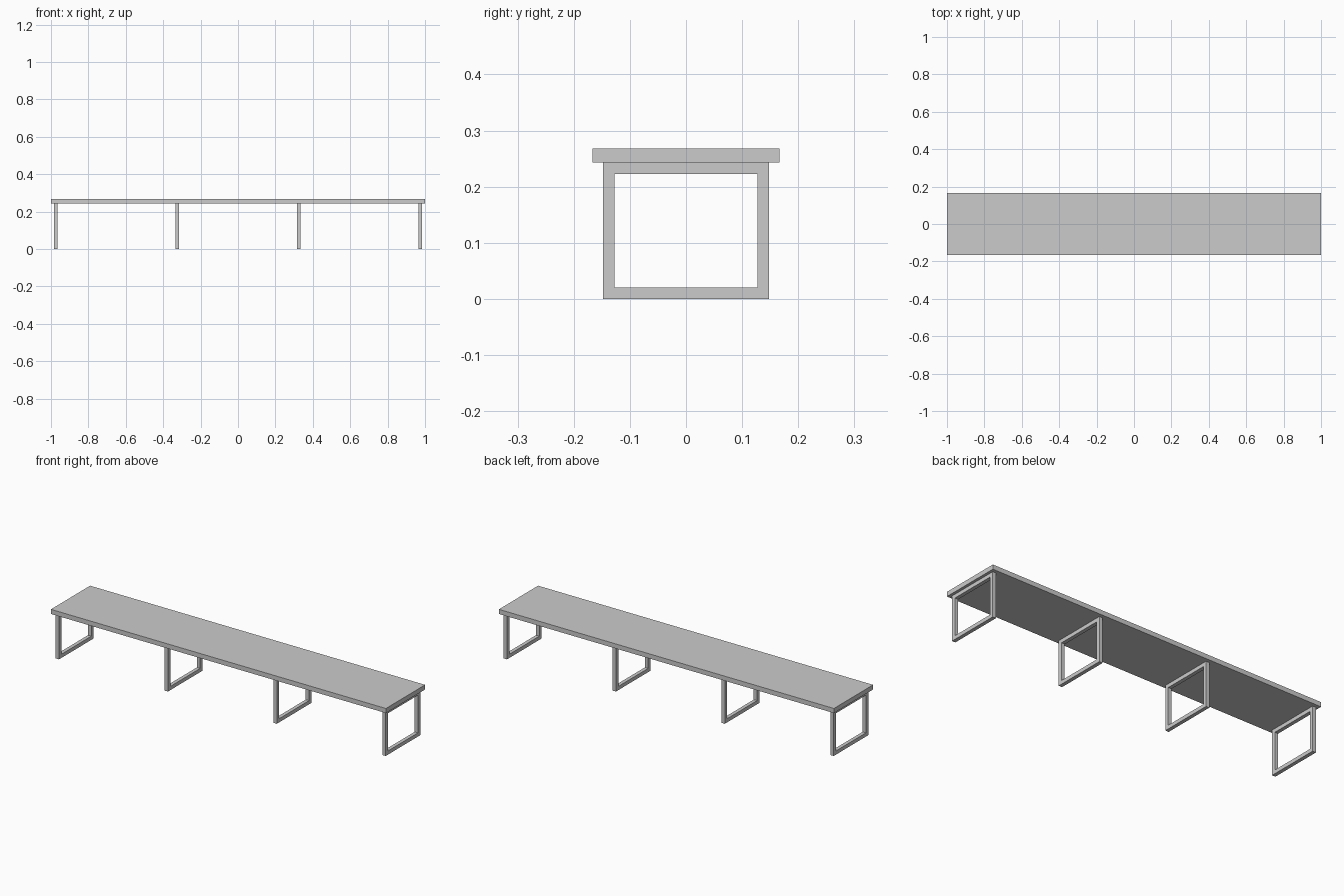
import bpy
import bmesh

if "Cube" in bpy.data.objects:
    bpy.data.objects.remove(bpy.data.objects["Cube"])

LENGTH, DEPTH = 2.0, 0.334
LEG_H, TOP_H = 0.243, 0.268
FRAME_W, TUBE = 0.295, 0.02


def add_object(name, bm):
    bmesh.ops.recalc_face_normals(bm, faces=bm.faces)
    mesh = bpy.data.meshes.new(name)
    bm.to_mesh(mesh)
    bm.free()
    obj = bpy.data.objects.new(name, mesh)
    bpy.context.collection.objects.link(obj)
    return obj


def rectangle(bm, x, half_y, z0, z1):
    corners = [(-half_y, z0), (half_y, z0), (half_y, z1), (-half_y, z1)]
    return [bm.verts.new((x, y, z)) for y, z in corners]


def leg_frame(name, x):
    # closed rectangular hoop of square tube, standing across the bench
    bm = bmesh.new()
    half = FRAME_W / 2
    rings = []
    for inset, side in ((0, -1), (0, 1), (TUBE, 1), (TUBE, -1)):
        rings.append(rectangle(bm, side * TUBE / 2, half - inset,
                               inset, LEG_H - inset))
    for a, b in zip(rings, rings[1:] + rings[:1]):
        for i in range(4):
            j = (i + 1) % 4
            bm.faces.new((a[i], a[j], b[j], b[i]))
    obj = add_object(name, bm)
    obj.location.x = x
    return obj


# seat board
bm = bmesh.new()
bmesh.ops.create_cube(bm, size=1)
bmesh.ops.scale(bm, vec=(LENGTH, DEPTH, TOP_H - LEG_H), verts=bm.verts)
seat = add_object("seat", bm)
seat.location.z = (TOP_H + LEG_H) / 2

# four evenly spaced leg frames
for n in range(4):
    leg_frame(f"leg_frame_{n + 1}", -0.975 + n * 0.65)
